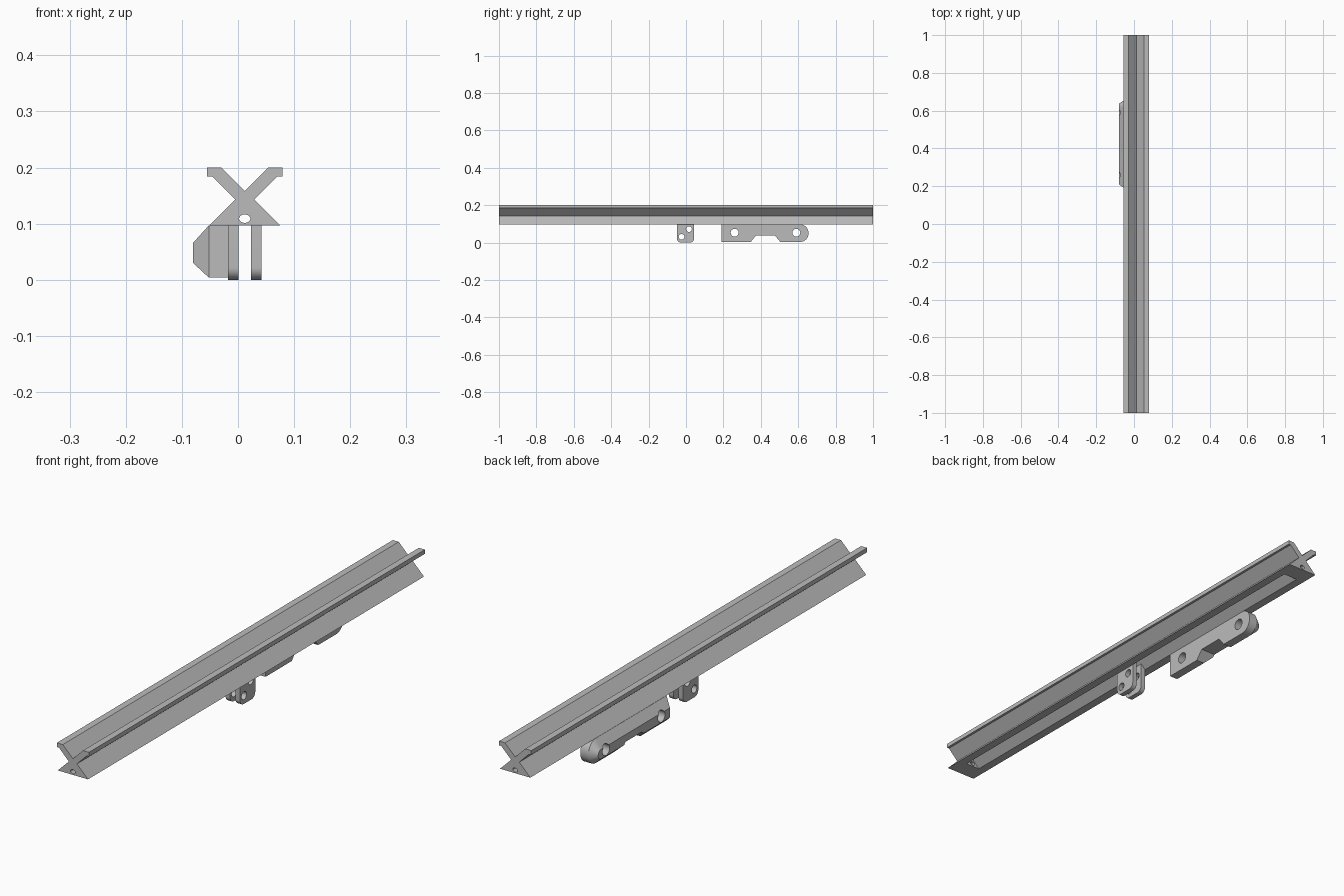
import bpy
import bmesh
from math import sin, cos, pi, radians

cube = bpy.data.objects.get("Cube")
if cube:
    bpy.data.objects.remove(cube, do_unlink=True)

MID = 0.012          # centre line of the rail
UNDER = 0.097        # underside of the rail

gray = bpy.data.materials.new("satin gray")
gray.use_nodes = True
color = (0.5, 0.5, 0.5, 1)
gray.diffuse_color = color
gray.node_tree.nodes["Principled BSDF"].inputs["Base Color"].default_value = color


def loft(name, loops):
    """Solid through a list of equal-length point loops."""
    bm = bmesh.new()
    rings = [[bm.verts.new(p) for p in loop] for loop in loops]
    n = len(rings[0])
    for a, b in zip(rings, rings[1:]):
        for i in range(n):
            j = (i + 1) % n
            bm.faces.new((a[i], a[j], b[j], b[i]))
    bm.faces.new(rings[0])
    bm.faces.new(rings[-1])
    bmesh.ops.recalc_face_normals(bm, faces=bm.faces)
    mesh = bpy.data.meshes.new(name)
    bm.to_mesh(mesh)
    bm.free()
    mesh.materials.append(gray)
    obj = bpy.data.objects.new(name, mesh)
    bpy.context.collection.objects.link(obj)
    return obj


def along_x(name, pts, a, b):
    return loft(name, [[(x, y, z) for y, z in pts] for x in (a, b)])


def along_y(name, pts, a, b):
    return loft(name, [[(x, y, z) for x, z in pts] for y in (a, b)])


def ellipse(u, v, ru, rv, n=32):
    return [(u + ru * cos(2 * pi * i / n), v + rv * sin(2 * pi * i / n)) for i in range(n)]


def rounded(u0, u1, v0, v1, radii, seg=8):
    """Rectangle with radii for lower left, lower right, upper right, upper left."""
    corners = [(u0, v0, 1, 1), (u1, v0, -1, 1), (u1, v1, -1, -1), (u0, v1, 1, -1)]
    pts = []
    for k, ((u, v, su, sv), r) in enumerate(zip(corners, radii)):
        for i in range(seg + 1 if r else 1):
            t = pi + k * pi / 2 + i * pi / 2 / seg
            pts.append((u + su * r + r * cos(t), v + sv * r + r * sin(t)))
    return pts


def cut(obj, cutters):
    bpy.context.view_layer.objects.active = obj
    for c in cutters:
        c.hide_render = True
        mod = obj.modifiers.new("cut", "BOOLEAN")
        mod.operation = "DIFFERENCE"
        mod.solver = "EXACT"
        mod.object = c
        bpy.ops.object.modifier_apply(modifier=mod.name)
        bpy.data.objects.remove(c, do_unlink=True)


def smooth(obj):
    bpy.ops.object.select_all(action="DESELECT")
    obj.select_set(True)
    bpy.context.view_layer.objects.active = obj
    bpy.ops.object.shade_smooth_by_angle(angle=radians(30))


# Rail: X section, mirrored from its right half
half = [(0, 0.158), (0.042, 0.2), (0.067, 0.2), (0.067, 0.184), (0.058, 0.184),
        (0.017, 0.143), (0.063, UNDER), (0.03, UNDER), (0, 0.127)]
section = half + [(-x, z) for x, z in reversed(half[1:-1])]
along_y("cross_rail", [(MID + x, z) for x, z in section], -1, 1)

# Drilled plugs closing the lower channel at both ends
plug = [(MID - 0.03, UNDER), (MID + 0.03, UNDER), (MID, 0.127)]
for name, a, b in (("front_plug", -1, -0.93), ("back_plug", 0.93, 1)):
    obj = along_y(name, plug, a, b)
    cut(obj, [along_y("hole", ellipse(MID, 0.109, 0.01, 0.0075), a - 0.1, b + 0.1)])
    smooth(obj)

# Clevis: two drilled cheeks with rounded lower corners
cheek = rounded(-0.048, 0.043, 0, 0.115, (0.022, 0.022, 0, 0))
for name, x0 in (("right_clevis_cheek", -0.018), ("left_clevis_cheek", 0.023)):
    obj = along_x(name, cheek, x0, x0 + 0.019)
    cut(obj, [along_x("hole", ellipse(y, z, 0.015, 0.015), x0 - 0.1, x0 + 0.1)
              for y, z in ((0.016, 0.072), (-0.024, 0.031))])
    smooth(obj)

# Side bracket: rounded at the back, tapering to a narrow outer face
plate = rounded(0.19, 0.655, 0.004, UNDER, (0, 0.044, 0.044, 0))
outer = rounded(0.21, 0.637, 0.03, 0.066, (0, 0.017, 0.017, 0))
bracket = loft("side_bracket", [[(x, y, z) for y, z in loop] for x, loop in
                                ((-0.018, plate), (-0.052, plate), (-0.08, outer))])
notch = [(0.335, -0.01), (0.375, 0.039), (0.475, 0.039), (0.515, -0.01)]
cut(bracket, [along_x("notch", notch, -0.2, 0.1)] +
    [along_x("hole", ellipse(y, 0.053, 0.021, 0.021), -0.2, 0.1) for y in (0.26, 0.59)])
smooth(bracket)
